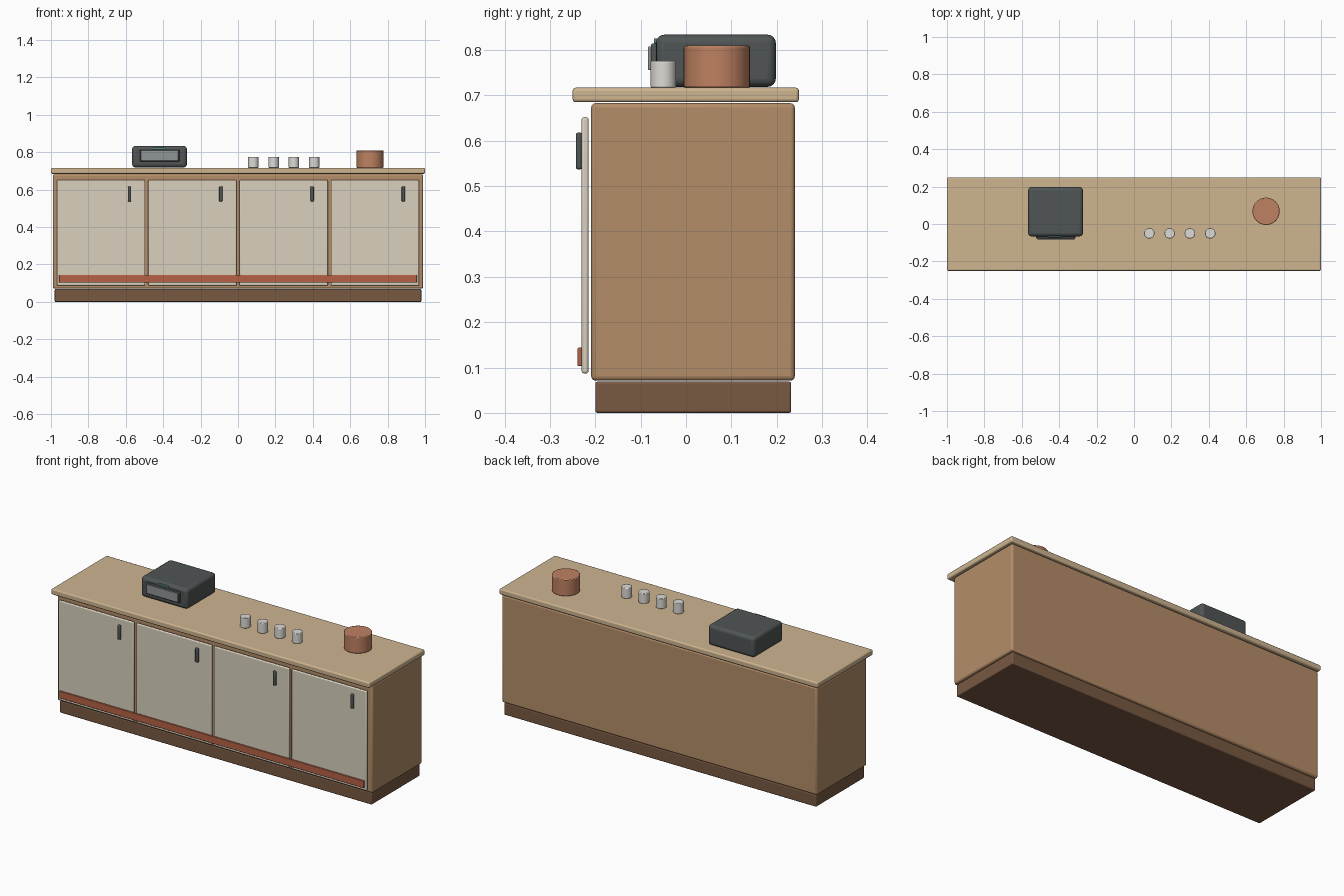
import bpy
from math import radians

if "Cube" in bpy.data.objects:
    bpy.data.objects.remove(bpy.data.objects["Cube"])


def material(name, r, g, b):
    m = bpy.data.materials.new(name)
    m.diffuse_color = (r, g, b, 1)
    m.use_nodes = True
    m.node_tree.nodes["Principled BSDF"].inputs["Base Color"].default_value = m.diffuse_color
    return m


OAK = material("oak", 0.46, 0.27, 0.14)
DARK = material("dark_wood", 0.19, 0.10, 0.055)
TOP = material("light_wood", 0.62, 0.46, 0.28)
CREAM = material("cream", 0.70, 0.64, 0.52)
RED = material("red_paint", 0.46, 0.12, 0.06)
METAL = material("dark_metal", 0.08, 0.09, 0.09)
GLASS = material("grey_panel", 0.28, 0.30, 0.30)
GREEN = material("green_display", 0.10, 0.25, 0.21)
WHITE = material("ceramic", 0.72, 0.71, 0.67)
COPPER = material("copper", 0.52, 0.22, 0.12)


def finish(ob, name, mat, bevel, segments):
    ob.name = name
    ob.data.materials.append(mat)
    mod = ob.modifiers.new("bevel", "BEVEL")
    mod.width = bevel
    mod.segments = segments
    mod.limit_method = "ANGLE"
    mod.angle_limit = radians(40)
    bpy.ops.object.shade_smooth_by_angle(angle=radians(35))
    return ob


def box(name, x, y, z, mat, bevel=0.004, segments=3):
    """Rounded box from (min, max) ranges."""
    centre = [(a + b) / 2 for a, b in (x, y, z)]
    bpy.ops.mesh.primitive_cube_add(size=1, location=centre)
    ob = bpy.context.object
    ob.scale = [b - a for a, b in (x, y, z)]
    bpy.ops.object.transform_apply(location=False, rotation=False, scale=True)
    return finish(ob, name, mat, bevel, segments)


def drum(name, x, y, r, z0, z1, mat, bevel):
    bpy.ops.mesh.primitive_cylinder_add(vertices=40, radius=r, depth=z1 - z0,
                                        location=(x, y, (z0 + z1) / 2))
    return finish(bpy.context.object, name, mat, bevel, 2)


# Cabinet
box("plinth", (-0.98, 0.98), (-0.20, 0.232), (0, 0.069), DARK, 0.005)
box("cabinet_body", (-0.99, 0.99), (-0.209, 0.24), (0.071, 0.683), OAK, 0.01)
box("countertop", (-1, 1), (-0.25, 0.249), (0.685, 0.717), TOP, 0.007)

# Doors with handles
for i in range(4):
    cx = (i - 1.5) * 0.488
    box(f"door_{i + 1}", (cx - 0.236, cx + 0.236), (-0.23, -0.215),
        (0.087, 0.652), CREAM, 0.005)
    hx = cx + 0.152
    box(f"handle_{i + 1}", (hx - 0.009, hx + 0.009), (-0.243, -0.229),
        (0.537, 0.618), METAL, 0.005)

# Red strip across the doors
box("accent_rail", (-0.957, 0.957), (-0.239, -0.229), (0.103, 0.144), RED, 0.003)

# Countertop oven
box("oven_body", (-0.566, -0.273), (-0.066, 0.198), (0.719, 0.834), METAL, 0.018, 4)
box("oven_window", (-0.523, -0.313), (-0.077, -0.064), (0.751, 0.815), METAL, 0.004)
box("oven_glass", (-0.517, -0.319), (-0.084, -0.075), (0.756, 0.808), GLASS, 0.003)
box("oven_display", (-0.457, -0.387), (-0.071, -0.064), (0.815, 0.826), GREEN, 0.002)

# Cups and pot
for i in range(4):
    drum(f"cup_{i + 1}", 0.082 + i * 0.1085, -0.05, 0.028, 0.717, 0.776, WHITE, 0.003)
drum("pot", 0.706, 0.068, 0.073, 0.717, 0.81, COPPER, 0.004)
